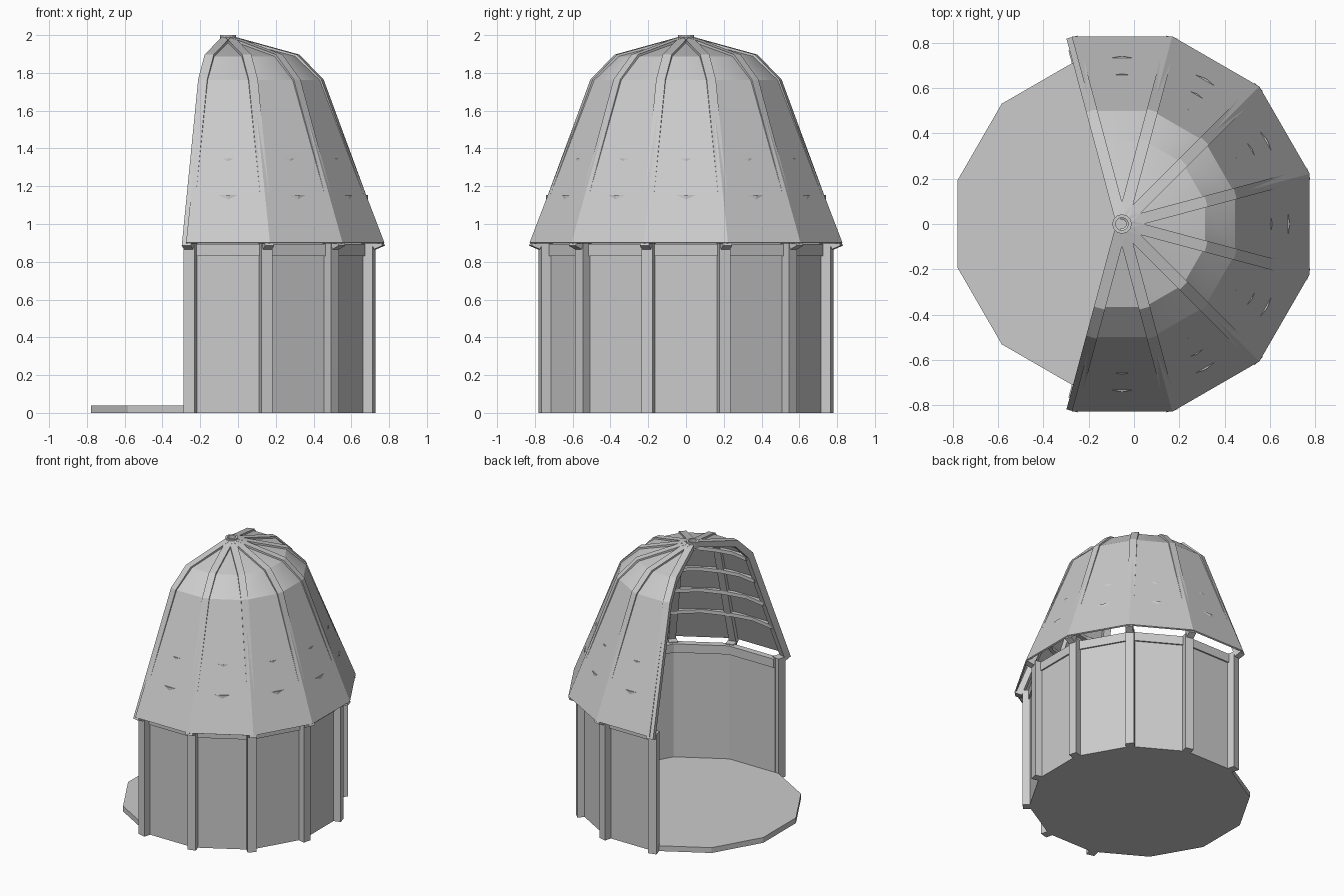
import bpy, bmesh
from math import cos, sin, radians

old = bpy.data.objects.get("Cube")
if old:
    bpy.data.objects.remove(old)

CX = -0.053                                  # axis of the twelve-sided plan
CORNERS = [-105 + 30 * i for i in range(8)]  # corners of the seven built bays
HALF_BAYS = [-105 + 15 * i for i in range(15)]

grey = bpy.data.materials.new("plain_grey")
grey.use_nodes = True
colour = (0.6, 0.6, 0.6, 1)
grey.diffuse_color = colour
grey.node_tree.nodes["Principled BSDF"].inputs["Base Color"].default_value = colour


def polar(r, z, angle, side=0.0):
    """Point at radius r and height z, shifted sideways across the radius."""
    a = radians(angle)
    return (CX + r * cos(a) - side * sin(a), r * sin(a) + side * cos(a), z)


def sweep(name, sections, closed=False):
    """Skin a row of matching cross-sections into a solid."""
    bm = bmesh.new()
    rings = [[bm.verts.new(p) for p in s] for s in sections]
    pairs = list(zip(rings, rings[1:]))
    if closed:
        pairs.append((rings[-1], rings[0]))
    else:
        bm.faces.new(rings[0])
        bm.faces.new(rings[-1])
    n = len(rings[0])
    for a, b in pairs:
        for i in range(n):
            j = (i + 1) % n
            bm.faces.new((a[i], a[j], b[j], b[i]))
    bmesh.ops.recalc_face_normals(bm, faces=bm.faces)
    mesh = bpy.data.meshes.new(name)
    bm.to_mesh(mesh)
    bm.free()
    mesh.materials.append(grey)
    ob = bpy.data.objects.new(name, mesh)
    bpy.context.collection.objects.link(ob)
    return ob


def around(name, profile, angles, closed=False):
    """Carry an (r, z) profile round the axis."""
    return sweep(name, [[polar(r, z, a) for r, z in profile] for a in angles], closed)


def block(r0, r1, z0, z1):
    return [(r0, z0), (r1, z0), (r1, z1), (r0, z1)]


def beam(name, profile, angle, width):
    """Extrude an (r, z) profile sideways at one corner."""
    return sweep(name, [[polar(r, z, angle, s) for r, z in profile]
                        for s in (-width / 2, width / 2)])


# Floor slab
sweep("floor", [[polar(0.75, z, 15 + 30 * i) for i in range(12)] for z in (0, 0.04)])

# Wall panels and the plate along their top
around("wall", block(0.735, 0.757, 0, 0.87), CORNERS)
around("wall_plate", block(0.72, 0.768, 0.83, 0.895), CORNERS)

# Roof shell
outer = [(0.857, 0.902), (0.516, 1.762), (0.38, 1.888), (0.03, 1.978)]
inner = [(r - 0.01, z - 0.005) for r, z in reversed(outer)]
roof = around("roof", outer + inner, CORNERS)
bpy.context.view_layer.objects.active = roof
roof.select_set(True)
bpy.ops.object.shade_smooth_by_angle(angle=radians(25))
roof.select_set(False)

# Posts and rafters at every corner
rafter = [(0.853, 0.885), (0.517, 1.766), (0.384, 1.897), (0.035, 1.99),
          (0.035, 1.95), (0.365, 1.852), (0.478, 1.735), (0.806, 0.866)]
for i, angle in enumerate(CORNERS):
    beam(f"post_{i + 1}", block(0.738, 0.8, 0, 0.9), angle, 0.06)
    beam(f"rafter_{i + 1}", rafter, angle, 0.05)

# Bowed battens under the roof
for i, (z, poke) in enumerate([(1.14, 0.004), (1.335, 0.001), (1.53, -0.004), (1.72, -0.006)]):
    ridge = 0.857 - (z - 0.902) * 0.397
    radii = [ridge - 0.03 if k % 2 == 0 else ridge * cos(radians(15)) + poke
             for k in range(len(HALF_BAYS))]
    sweep(f"batten_{i + 1}",
          [[polar(q, h, a) for q, h in block(r - 0.03, r, z - 0.013, z + 0.013)]
           for r, a in zip(radii, HALF_BAYS)])

# Crown ring at the smoke hole
around("crown_ring", block(0.028, 0.043, 1.955, 2.0), [30 * i for i in range(12)], closed=True)
